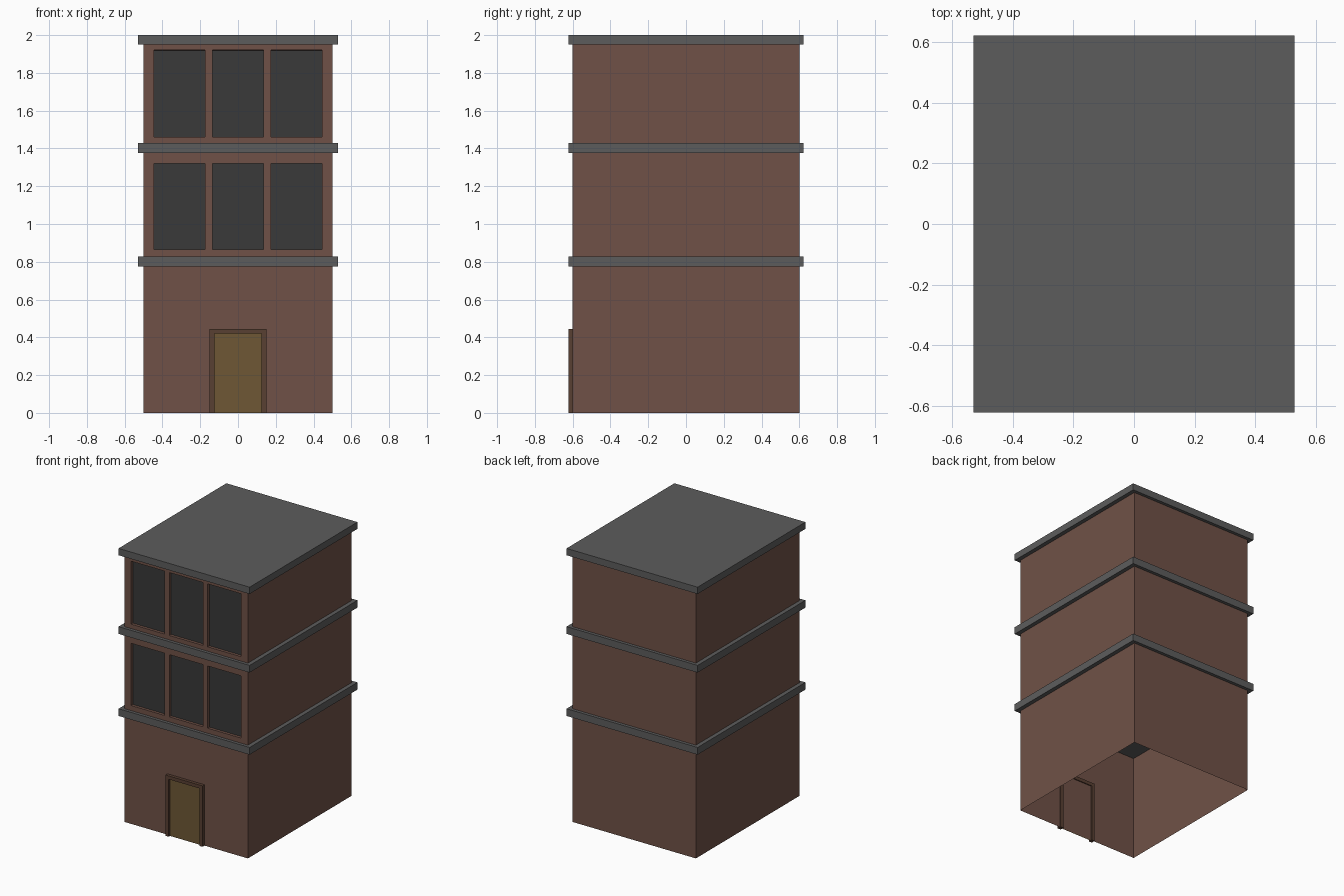
import bpy, bmesh

if "Cube" in bpy.data.objects:
    bpy.data.objects.remove(bpy.data.objects["Cube"])


def material(name, rgb):
    m = bpy.data.materials.new(name)
    m.diffuse_color = (*rgb, 1)
    m.use_nodes = True
    m.node_tree.nodes["Principled BSDF"].inputs["Base Color"].default_value = m.diffuse_color
    return m


BRICK = material("brick", (0.16, 0.083, 0.063))
SLATE = material("slate", (0.108, 0.108, 0.108))
GLASS = material("glass", (0.041, 0.041, 0.041))
WOOD = material("door_wood", (0.158, 0.096, 0.035))
TRIM = material("trim_wood", (0.098, 0.05, 0.032))

W, D = 0.5, 0.6      # half width and half depth of the walls
RECESS = 0.02


def finish(bm, name, *mats):
    mesh = bpy.data.meshes.new(name)
    bm.to_mesh(mesh)
    bm.free()
    ob = bpy.data.objects.new(name, mesh)
    bpy.context.collection.objects.link(ob)
    for m in mats:
        mesh.materials.append(m)
    return ob


def quad(bm, pts, mat=0):
    f = bm.faces.new([bm.verts.new(p) for p in pts])
    f.material_index = mat
    return f


def box(name, x0, x1, y0, y1, z0, z1, mat):
    bm = bmesh.new()
    bmesh.ops.create_cube(bm, size=1)
    for v in bm.verts:
        v.co = (x1 if v.co.x > 0 else x0, y1 if v.co.y > 0 else y0,
                z1 if v.co.z > 0 else z0)
    return finish(bm, name, mat)


def storey(name, z0, z1, window_z=None):
    """Open wall shell; window_z adds three recessed windows in front."""
    bm = bmesh.new()
    corners = [(W, -D), (W, D), (-W, D), (-W, -D)]
    for (xa, ya), (xb, yb) in zip(corners, corners[1:]):
        quad(bm, [(xa, ya, z0), (xb, yb, z0), (xb, yb, z1), (xa, ya, z1)])
    # front wall as a grid, so every second cell can hold a window
    xs, zs = [-W, W], [z0, z1]
    if window_z:
        xs = [-W, -0.445, -0.175, -0.135, 0.135, 0.175, 0.445, W]
        zs = [z0, *window_z, z1]
    panes = []
    for i, (xa, xb) in enumerate(zip(xs, xs[1:])):
        for j, (za, zb) in enumerate(zip(zs, zs[1:])):
            f = quad(bm, [(xa, -D, za), (xb, -D, za), (xb, -D, zb), (xa, -D, zb)])
            if i % 2 and j == 1:
                panes.append(f)
    bmesh.ops.remove_doubles(bm, verts=bm.verts, dist=1e-5)
    # push the window panes inwards, keeping brick reveals
    for f in panes:
        bmesh.ops.inset_individual(bm, faces=[f], thickness=0.0005)
        bmesh.ops.translate(bm, verts=f.verts, vec=(0, RECESS, 0))
        f.material_index = 1
    return finish(bm, name, BRICK, GLASS)


# Walls
storey("ground_floor_walls", 0, 0.8)
storey("middle_floor_walls", 0.8, 1.4, (0.865, 1.32))
storey("top_floor_walls", 1.4, 1.975, (1.46, 1.92))

# Floor ledges and flat roof
for name, z0, z1 in (("lower_ledge", 0.775, 0.828),
                     ("upper_ledge", 1.375, 1.428),
                     ("roof_slab", 1.95, 2.0)):
    box(name, -0.53, 0.53, -0.623, 0.623, z0, z1, SLATE)

# Door frame: U-shaped profile given depth
bm = bmesh.new()
half = [(0.15, 0), (0.15, 0.445), (-0.15, 0.445), (-0.15, 0),
        (-0.125, 0), (-0.125, 0.42), (0.125, 0.42), (0.125, 0)]
face = quad(bm, [(x, -0.593, z) for x, z in half])
ext = bmesh.ops.extrude_face_region(bm, geom=[face], use_keep_orig=True)
bmesh.ops.translate(bm, vec=(0, -0.03, 0),
                    verts=[g for g in ext["geom"] if isinstance(g, bmesh.types.BMVert)])
bmesh.ops.recalc_face_normals(bm, faces=bm.faces)
finish(bm, "door_frame", TRIM)

# Door leaf, set back inside the frame
bm = bmesh.new()
quad(bm, [(-0.125, -0.607, 0), (0.125, -0.607, 0),
          (0.125, -0.607, 0.42), (-0.125, -0.607, 0.42)])
finish(bm, "door", WOOD)
